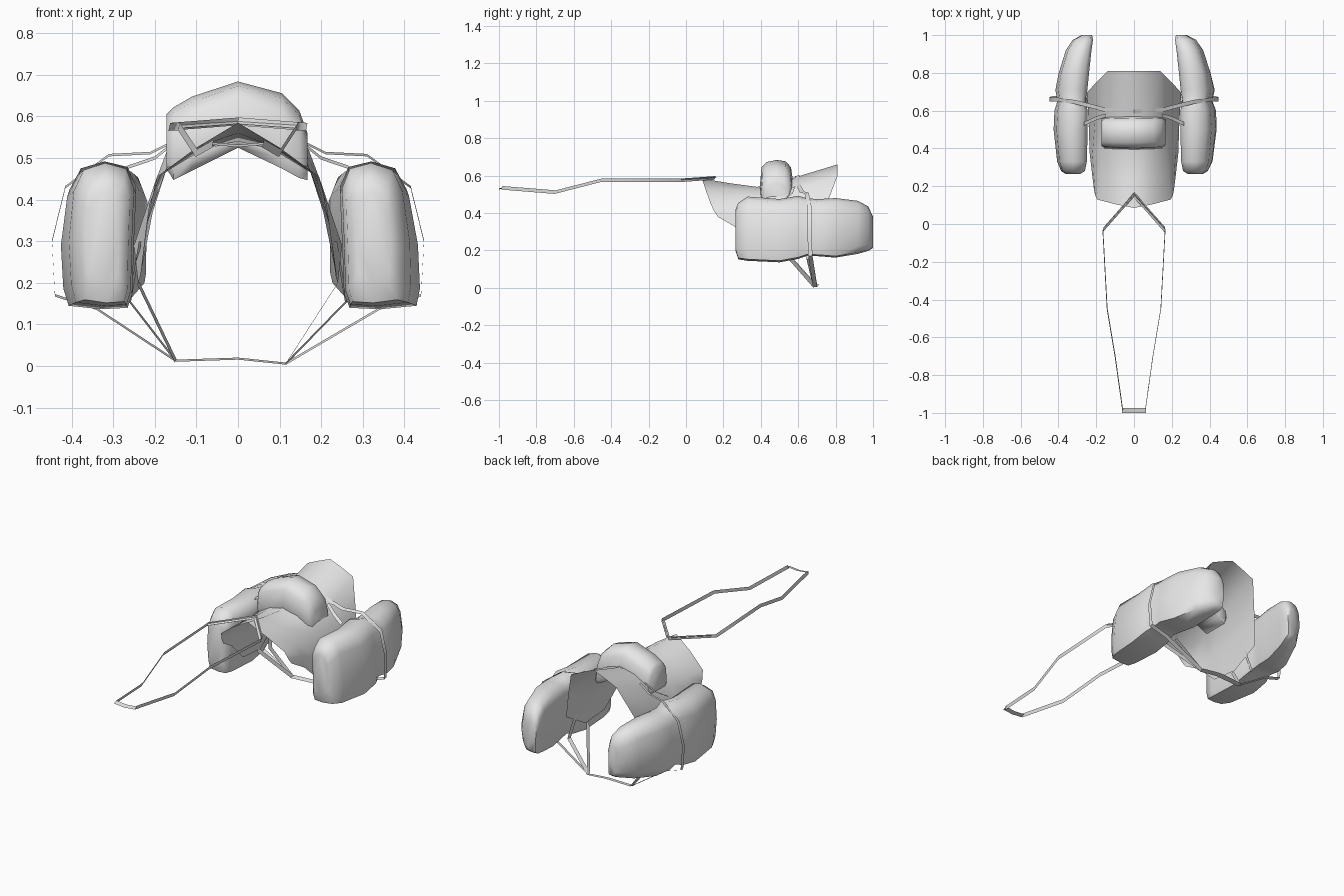
import bpy, math
from mathutils import Vector

mat = bpy.data.materials.new("plain_grey")
mat.diffuse_color = (0.8, 0.8, 0.8, 1)


def build(name, verts, faces, angle=50):
    me = bpy.data.meshes.new(name)
    me.from_pydata([tuple(v) for v in verts], [], faces)
    me.validate()
    me.materials.append(mat)
    ob = bpy.data.objects.new(name, me)
    bpy.context.collection.objects.link(ob)
    bpy.ops.object.select_all(action='DESELECT')
    ob.select_set(True)
    bpy.context.view_layer.objects.active = ob
    bpy.ops.object.mode_set(mode='EDIT')
    bpy.ops.mesh.select_all(action='SELECT')
    bpy.ops.mesh.normals_make_consistent(inside=False)
    bpy.ops.object.mode_set(mode='OBJECT')
    bpy.ops.object.shade_smooth_by_angle(angle=math.radians(angle))
    return ob


def grid_faces(rows, cols, closed=False):
    last = cols if closed else cols - 1
    return [(r * cols + c, r * cols + (c + 1) % cols,
             (r + 1) * cols + (c + 1) % cols, (r + 1) * cols + c)
            for r in range(rows - 1) for c in range(last)]


def loft(name, rings, angle=50):
    """Closed skin through equal-sized rings."""
    n, m = len(rings), len(rings[0])
    faces = grid_faces(n, m, True)
    faces += [tuple(range(m)), tuple(range((n - 1) * m, n * m))]
    return build(name, [p for r in rings for p in r], faces, angle)


def ribbon(name, pts, width):
    """Flat band along a path, spread by the width vector."""
    w = Vector(width) / 2
    verts = [Vector(p) + s * w for p in pts for s in (-1, 1)]
    return build(name, verts, grid_faces(len(pts), 2))


def flip(pts, s):
    return [(s * x, y, z) for x, y, z in pts]


# saddle blanket: half-stations from ridge to hem, mirrored across x
stations = [
    [(0, .085, .585), (.10, .105, .525), (.195, .13, .455), (.205, .15, .41), (.21, .17, .38)],
    [(0, .23, .56), (.09, .24, .525), (.185, .25, .46), (.213, .255, .39), (.222, .265, .325)],
    [(0, .38, .54), (.085, .38, .52), (.175, .38, .465), (.22, .37, .34), (.235, .38, .215)],
    [(0, .58, .59), (.08, .58, .57), (.155, .58, .525), (.205, .57, .37), (.24, .54, .2)],
    [(0, .81, .66), (.07, .81, .632), (.14, .81, .60), (.20, .75, .44), (.25, .695, .29)],
]
rows = [flip(s[:0:-1], -1) + s for s in stations]
build("saddle_blanket", [p for r in rows for p in r], grid_faces(len(rows), 9), 60)

# bedroll arched over the saddle: ring at each x = (bottom, top, half depth)
rings = []
for x, zb, zt, d in [(-.172, .475, .605, .07), (-.155, .447, .622, .085), (-.11, .47, .648, .088),
                     (0, .525, .684, .09), (.105, .475, .656, .088),
                     (.147, .452, .615, .085), (.167, .447, .56, .07)]:
    h = zt - zb
    shape = [(-.85, 0), (-1, .15), (-.9, .75), (-.6, .93), (0, 1), (.55, .95),
             (.85, .75), (1, .15), (.85, 0)]
    rings.append([(x, .485 + a * d, zb + b * h) for a, b in shape])
loft("bedroll", rings, 60)

# side bags: y, inner x, outer x, bottom z, top z, outer tuck at the top and at the bottom
bag = [(.265, .285, .365, .20, .42, 0, 0), (.28, .26, .393, .155, .455, .03, .03),
       (.33, .25, .422, .148, .488, .1, .03), (.50, .245, .445, .14, .475, .12, .03),
       (.60, .245, .443, .158, .492, .15, .03), (.65, .258, .425, .175, .478, .15, .05),
       (.71, .247, .438, .172, .475, .15, .05), (.80, .238, .422, .165, .48, .15, .1),
       (.92, .225, .405, .185, .465, .3, .3), (.975, .217, .37, .20, .435, .35, .45),
       (1.0, .222, .30, .215, .38, .35, .45)]
# rounded section: fraction across, fraction up
section = [(.12, 0), (.5, -.01), (.95, .015), (1, .14), (1, .45), (.92, .8), (.78, .95),
           (.45, 1), (.12, .96), (0, .82), (.03, .45), (.05, .1)]
for s, side in ((-1, "left"), (1, "right")):
    extra = .12 if s < 0 else 0
    rings = [flip([(a + (b - a) * u * (1 - t * v) * (1 - (k + extra) * (1 - v) ** 2),
                    y, c + (d - c) * v) for u, v in section], s)
             for y, a, b, c, d, t, k in bag]
    loft(side + "_bag", rings, 60)
    low = (.15, .69, .013) if s < 0 else (.115, .69, .006)

    # strap over the bag and down to the girth
    ribbon(side + "_bag_strap", flip([
        (.0, .595, .60), (.155, .605, .54), (.21, .62, .512), (.31, .645, .507), (.415, .66, .43),
        (.447, .66, .30), (.44, .665, .17), (.34, .67, .138), low], s),
        (0, .022, .006))
    # inner girth straps from the blanket hem
    ribbon(side + "_girth_strap", flip([(.235, .62, .30), (.26, .655, .155), low], s),
           (.006, .022, 0))
    ribbon(side + "_front_girth_strap", flip([(.24, .52, .20), low], s),
           (.004, .02, .008))
    # tie running from the bedroll to the bag
    ribbon(side + "_bedroll_tie", flip([(.15, .575, .54), (.20, .56, .50), (.265, .53, .478)], s),
           (0, .02, .008))
    # rein
    ribbon(side + "_rein", flip([
        (0, .155, .588), (.165, -.03, .575), (.142, -.45, .576),
        (.10, -.70, .512), (.06, -.985, .535)], s), (.004, .006, .019))
    # flat chevron where the reins meet
    ribbon(side + "_rein_root", flip([(0, .155, .588), (.163, -.03, .576)], s), (.004, .026, .012))

# girth under the belly and bar joining the reins
ribbon("girth", [(-.15, .69, .013), (0, .695, .018), (.115, .69, .006)], (0, .03, .005))
ribbon("rein_end", [(-.063, -.987, .535), (0, -.987, .529), (.063, -.987, .535)], (0, .026, .006))
